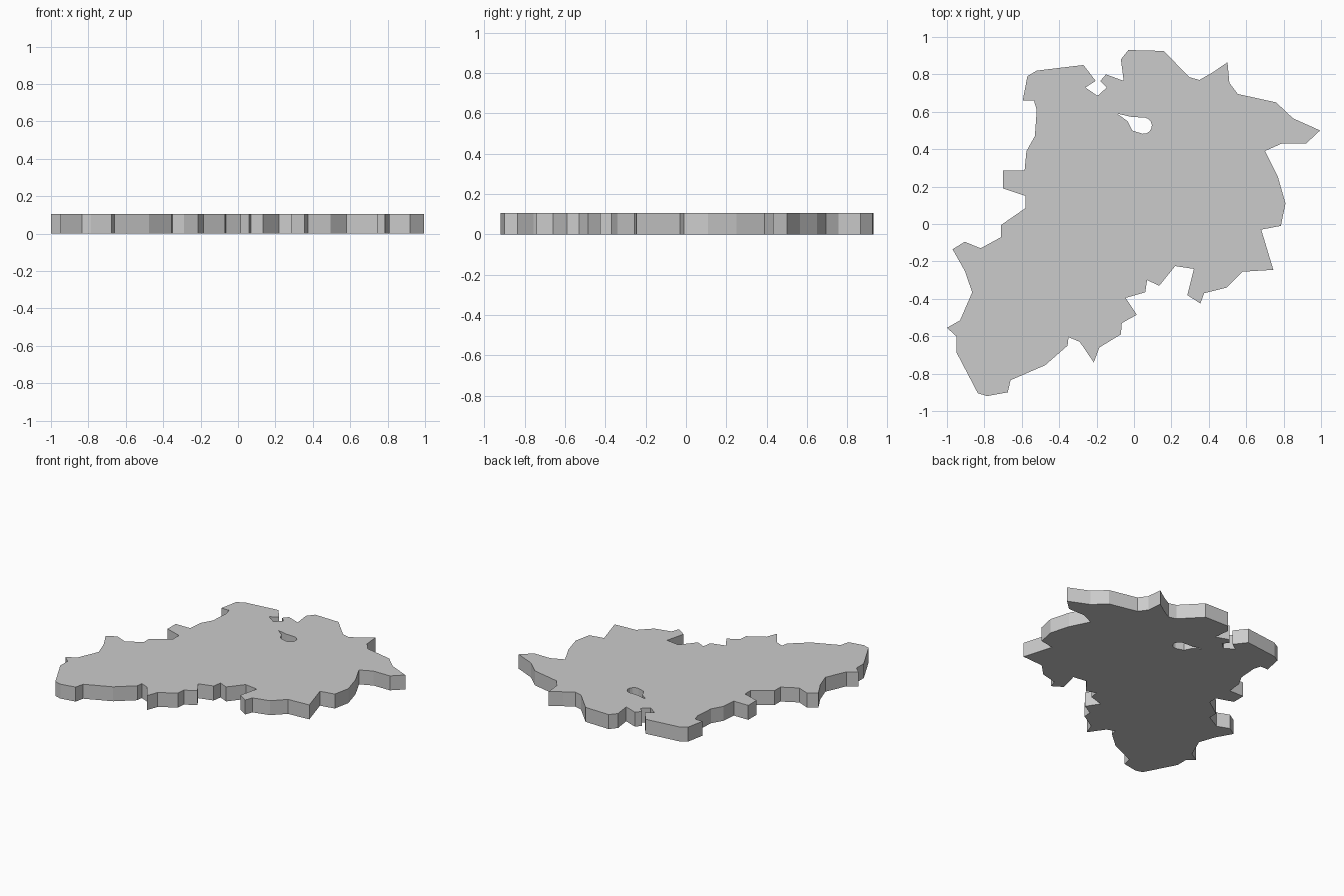
import bpy
import math

THICKNESS = 0.105

# Ragged outer border, clockwise from the upper left corner
border = [
    (-.595, .66), (-.57, .79), (-.52, .82), (-.27, .85), (-.205, .765),
    (-.26, .73), (-.195, .685), (-.145, .73), (-.18, .765), (-.15, .80),
    (-.055, .765), (-.07, .88), (-.03, .93), (.16, .925), (.295, .785),
    (.35, .77), (.42, .81), (.50, .865), (.51, .755), (.555, .695),
    (.76, .65), (.85, .565), (.995, .50), (.92, .43), (.79, .43),
    (.70, .39), (.77, .25), (.81, .11), (.785, -.01), (.68, -.03),
    (.745, -.245), (.58, -.255), (.495, -.34), (.375, -.37), (.355, -.425),
    (.285, -.38), (.32, -.24), (.22, -.225), (.135, -.33), (.07, -.30),
    (.06, -.365), (-.045, -.395), (.015, -.485), (-.065, -.53), (-.07, -.59),
    (-.185, -.66), (-.215, -.74), (-.29, -.63), (-.35, -.605), (-.355, -.65),
    (-.475, -.755), (-.66, -.835), (-.675, -.90), (-.785, -.92), (-.835, -.905),
    (-.95, -.685), (-.95, -.60), (-1, -.555), (-.93, -.515), (-.865, -.365),
    (-.905, -.25), (-.97, -.135), (-.905, -.095), (-.82, -.13), (-.71, -.07),
    (-.71, -.005), (-.58, .085), (-.58, .15), (-.70, .19), (-.70, .285),
    (-.585, .285), (-.575, .39), (-.53, .47), (-.52, .61), (-.535, .66),
]

# Enclosed hole: round right end, tapering to a tail at upper left
hole = [(-.01, .50), (-.035, .55), (-.09, .59), (-.01, .572)]
for i in range(8):
    a = math.radians(80 - i * 25)
    hole.append((.05 + .046 * math.cos(a), .526 + .044 * math.sin(a)))


def add_outline(curve, points):
    spline = curve.splines.new('POLY')
    spline.points.add(len(points) - 1)
    for p, (x, y) in zip(spline.points, points):
        p.co = (x, y, 0, 1)
    spline.use_cyclic_u = True
    spline.use_smooth = False


# Filled, extruded plate
curve = bpy.data.curves.new("region_plate", 'CURVE')
curve.dimensions = '2D'
curve.fill_mode = 'BOTH'
curve.extrude = THICKNESS / 2
add_outline(curve, border)
add_outline(curve, hole)

plate = bpy.data.objects.new("region_plate", curve)
plate.location.z = THICKNESS / 2
bpy.context.collection.objects.link(plate)
bpy.context.view_layer.objects.active = plate
plate.select_set(True)
bpy.ops.object.convert(target='MESH')
bpy.ops.object.shade_flat()
